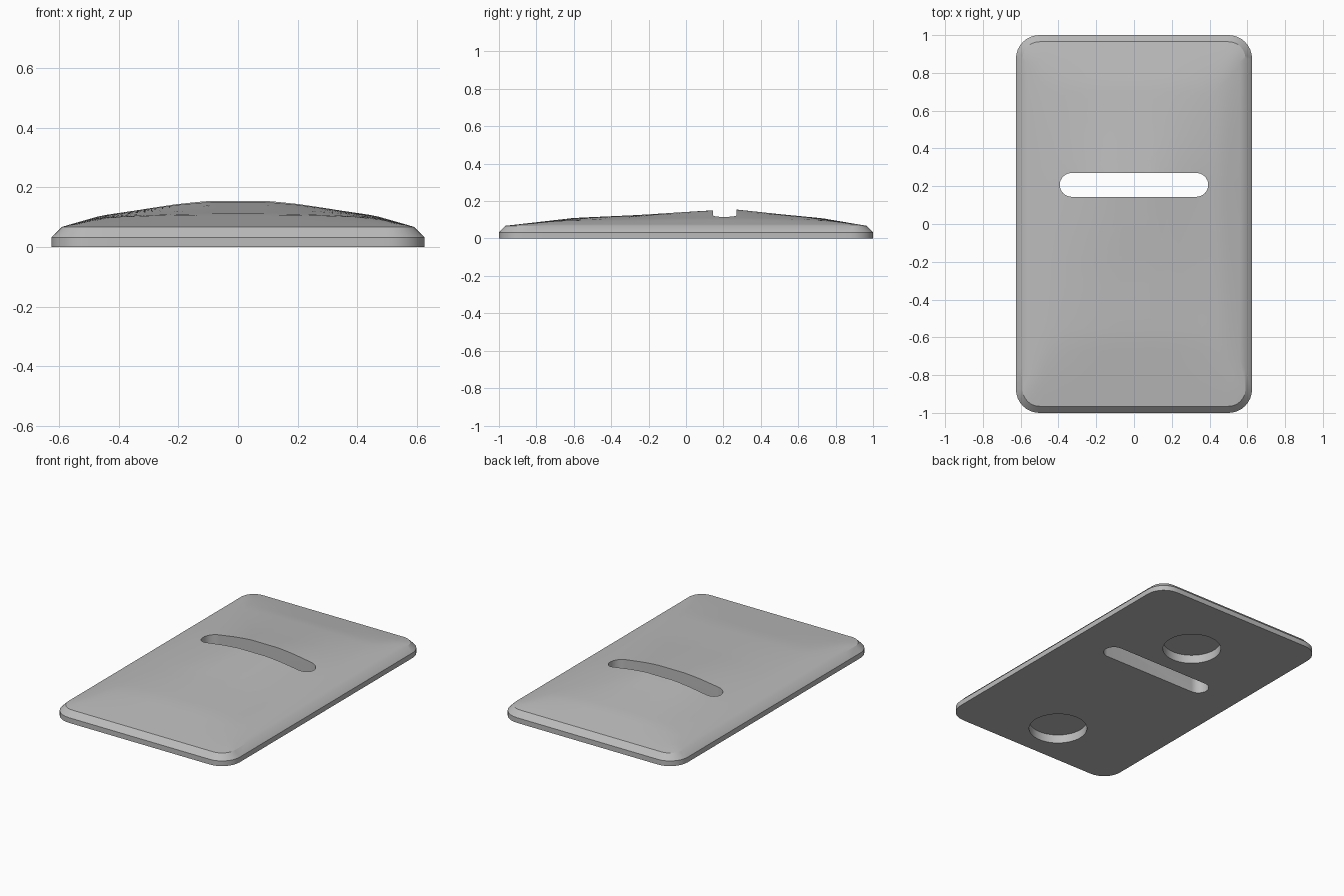
import bpy
import bmesh
from math import cos, sin, pi, radians

old = bpy.data.objects.get("Cube")
if old:
    bpy.data.objects.remove(old, do_unlink=True)

HALF_X, HALF_Y, CORNER = 0.625, 1.0, 0.125
SLOT_Y, SLOT_R, SLOT_HALF = 0.207, 0.063, 0.33
RIM_Z, PEAK = 0.068, 0.089

# Dome rise along each axis, as (position, fraction of the peak)
ACROSS = [(0, 1), (0.1, 1), (0.2, 0.88), (0.3, 0.7), (0.46, 0.42), (0.59, 0)]
ALONG = [(-0.965, 0), (-0.6, 0.47), (-0.25, 0.65), (0, 0.83), (0.25, 1),
         (0.5, 0.7), (0.73, 0.45), (0.965, 0)]


def lookup(points, v):
    for (a, fa), (b, fb) in zip(points, points[1:]):
        if a <= v <= b:
            return fa + (fb - fa) * (v - a) / (b - a)
    return 0.0


def dome_z(x, y):
    f, g = lookup(ACROSS, abs(x)), lookup(ALONG, y)
    if min(f, g) < 0.001:
        return RIM_Z
    return RIM_Z + PEAK * (f ** -2 + g ** -2 - 1) ** -0.5


def outline(inset, steps=8, cuts=16):
    """Rounded rectangle with evenly divided straight edges."""
    r = CORNER - inset
    cx, cy = HALF_X - CORNER, HALF_Y - CORNER
    arcs = []
    for k, (sx, sy) in enumerate([(1, 1), (-1, 1), (-1, -1), (1, -1)]):
        angles = [(k + i / steps) * pi / 2 for i in range(steps + 1)]
        arcs.append([(sx * cx + r * cos(a), sy * cy + r * sin(a)) for a in angles])
    pts = []
    for k, arc in enumerate(arcs):
        pts += arc
        (x0, y0), (x1, y1) = arc[-1], arcs[(k + 1) % 4][0]
        pts += [(x0 + (x1 - x0) * i / cuts, y0 + (y1 - y0) * i / cuts)
                for i in range(1, cuts)]
    return pts


def make_object(name, bm):
    bmesh.ops.recalc_face_normals(bm, faces=bm.faces)
    mesh = bpy.data.meshes.new(name)
    bm.to_mesh(mesh)
    bm.free()
    obj = bpy.data.objects.new(name, mesh)
    bpy.context.collection.objects.link(obj)
    return obj


def prism(name, pts, z0, z1):
    bm = bmesh.new()
    base = bm.faces.new([bm.verts.new((x, y, z0)) for x, y in pts])
    top = bmesh.ops.extrude_face_region(bm, geom=[base])["geom"]
    bmesh.ops.translate(bm, vec=(0, 0, z1 - z0),
                        verts=[v for v in top if isinstance(v, bmesh.types.BMVert)])
    obj = make_object(name, bm)
    obj.hide_render = True
    return obj


def arc(cx, cy, r, start, end, n):
    return [(cx + r * cos(start + (end - start) * i / n),
             cy + r * sin(start + (end - start) * i / n)) for i in range(n + 1)]


# Plate: flat base, upright edge, chamfer, then rings rising over the dome
rim = outline(0.035)
loops = [[(x, y, 0) for x, y in outline(0)],
         [(x, y, 0.033) for x, y in outline(0)],
         [(x, y, RIM_Z) for x, y in rim]]
RINGS = 20
for i in range(1, RINGS):
    s = 1 - i / RINGS
    ring = [(x * s, SLOT_Y + (y - SLOT_Y) * s) for x, y in rim]
    loops.append([(x, y, dome_z(x, y)) for x, y in ring])

bm = bmesh.new()
rows = [[bm.verts.new(p) for p in loop] for loop in loops]
count = len(rim)
for low, high in zip(rows, rows[1:]):
    for i in range(count):
        j = (i + 1) % count
        bm.faces.new((low[i], low[j], high[j], high[i]))
bm.faces.new(rows[0])
tip = bm.verts.new((0, SLOT_Y, RIM_Z + PEAK))
for i in range(count):
    bm.faces.new((rows[-1][i], rows[-1][(i + 1) % count], tip))
plate = make_object("domed_plate", bm)

# Cutters: a through slot and two shallow round recesses underneath
slot = (arc(SLOT_HALF, SLOT_Y, SLOT_R, -pi / 2, pi / 2, 16)
        + arc(-SLOT_HALF, SLOT_Y, SLOT_R, pi / 2, 3 * pi / 2, 16))
cutters = [prism("slot_cutter", slot, -0.1, 0.3)]
for y in (0.54, -0.71):
    circle = arc(0, y, 0.174, 0, 2 * pi, 48)[:-1]
    cutters.append(prism("recess_cutter", circle, -0.1, 0.055))

bpy.ops.object.select_all(action='DESELECT')
bpy.context.view_layer.objects.active = plate
plate.select_set(True)
for cutter in cutters:
    mod = plate.modifiers.new("cut", 'BOOLEAN')
    mod.operation = 'DIFFERENCE'
    mod.solver = 'EXACT'
    mod.object = cutter
    bpy.ops.object.modifier_apply(modifier=mod.name)
    bpy.data.objects.remove(cutter, do_unlink=True)

# Plain grey finish
grey = bpy.data.materials.new("plain_grey")
grey.use_nodes = True
colour = (0.5, 0.5, 0.5, 1)
grey.diffuse_color = colour
grey.node_tree.nodes["Principled BSDF"].inputs["Base Color"].default_value = colour
plate.data.materials.clear()
plate.data.materials.append(grey)
bpy.ops.object.shade_smooth_by_angle(angle=radians(30))
